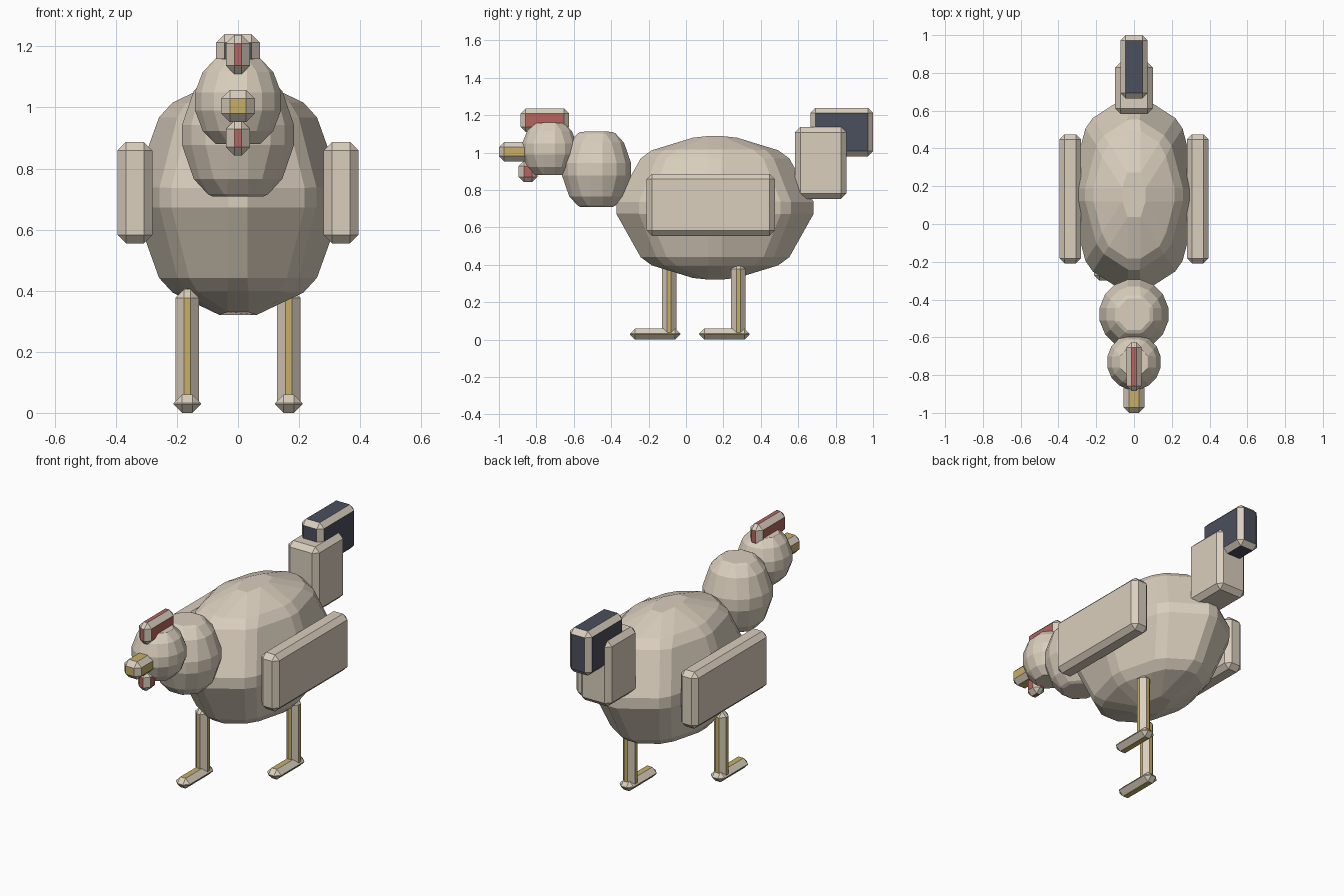
import bpy, bmesh
from mathutils import Matrix

if "Cube" in bpy.data.objects:
    bpy.data.objects.remove(bpy.data.objects["Cube"])


def material(name, rgb):
    m = bpy.data.materials.new(name)
    m.diffuse_color = (*rgb, 1)
    m.use_nodes = True
    m.node_tree.nodes["Principled BSDF"].inputs["Base Color"].default_value = m.diffuse_color
    return m


beige = material("beige", (0.70, 0.62, 0.51))
red = material("red", (0.46, 0.13, 0.115))
gold = material("gold", (0.57, 0.43, 0.14))
dark = material("dark", (0.07, 0.08, 0.11))


def finish(name, bm, loc, width, mat, limit):
    me = bpy.data.meshes.new(name)
    bm.to_mesh(me)
    bm.free()
    ob = bpy.data.objects.new(name, me)
    ob.location = loc
    bpy.context.collection.objects.link(ob)
    bevel = ob.modifiers.new("bevel", 'BEVEL')
    bevel.width = width
    bevel.segments = 1
    bevel.limit_method = limit
    # flat faces take the part colour, chamfers stay beige
    me.materials.append(mat)
    me.materials.append(beige)
    bevel.material = 1
    return ob


def box(name, x, y, z, mat=beige, width=0.028):
    """Chamfered box from (min, max) ranges."""
    bm = bmesh.new()
    bmesh.ops.create_cube(bm, size=1)
    size = [r[1] - r[0] for r in (x, y, z)]
    bmesh.ops.scale(bm, vec=size, verts=bm.verts)
    return finish(name, bm, [sum(r) / 2 for r in (x, y, z)], width, mat, 'ANGLE')


def blob(name, loc, radii, width=0.035):
    """Eight-sided ball with every edge chamfered, so the poles are flattened."""
    bm = bmesh.new()
    bmesh.ops.create_uvsphere(bm, u_segments=8, v_segments=4, radius=1)
    bmesh.ops.transform(bm, matrix=Matrix.Diagonal((*radii, 1)), verts=bm.verts)
    return finish(name, bm, loc, width, beige, 'NONE')


# Rounded masses
blob("body", (0, 0.155, 0.705), (0.362, 0.565, 0.418))
blob("neck", (0, -0.478, 0.91), (0.208, 0.21, 0.25))
blob("head", (0, -0.73, 1.02), (0.164, 0.17, 0.178))

# Head details
box("comb", (-0.04, 0.04), (-0.885, -0.625), (1.11, 1.237), red)
box("beak", (-0.055, 0.055), (-1.0, -0.80), (0.953, 1.057), gold)
box("wattle", (-0.04, 0.04), (-0.895, -0.795), (0.842, 0.957), red)

# Tail
box("tail_base", (-0.1, 0.1), (0.583, 0.857), (0.753, 1.137))
box("tail_tip", (-0.072, 0.072), (0.665, 1.0), (0.98, 1.24), dark)

# Wings and striding legs
for side, s, y in (("left", 1, 0.28), ("right", -1, -0.09)):
    xs = sorted((s * 0.28, s * 0.395))
    box(side + "_wing", xs, (-0.21, 0.475), (0.555, 0.887))
    c = s * 0.166
    box(side + "_leg", (c - 0.039, c + 0.039), (y - 0.039, y + 0.039), (0.01, 0.405), gold)
    box(side + "_foot", (c - 0.045, c + 0.045), (y - 0.21, y + 0.06), (0, 0.06), gold)
